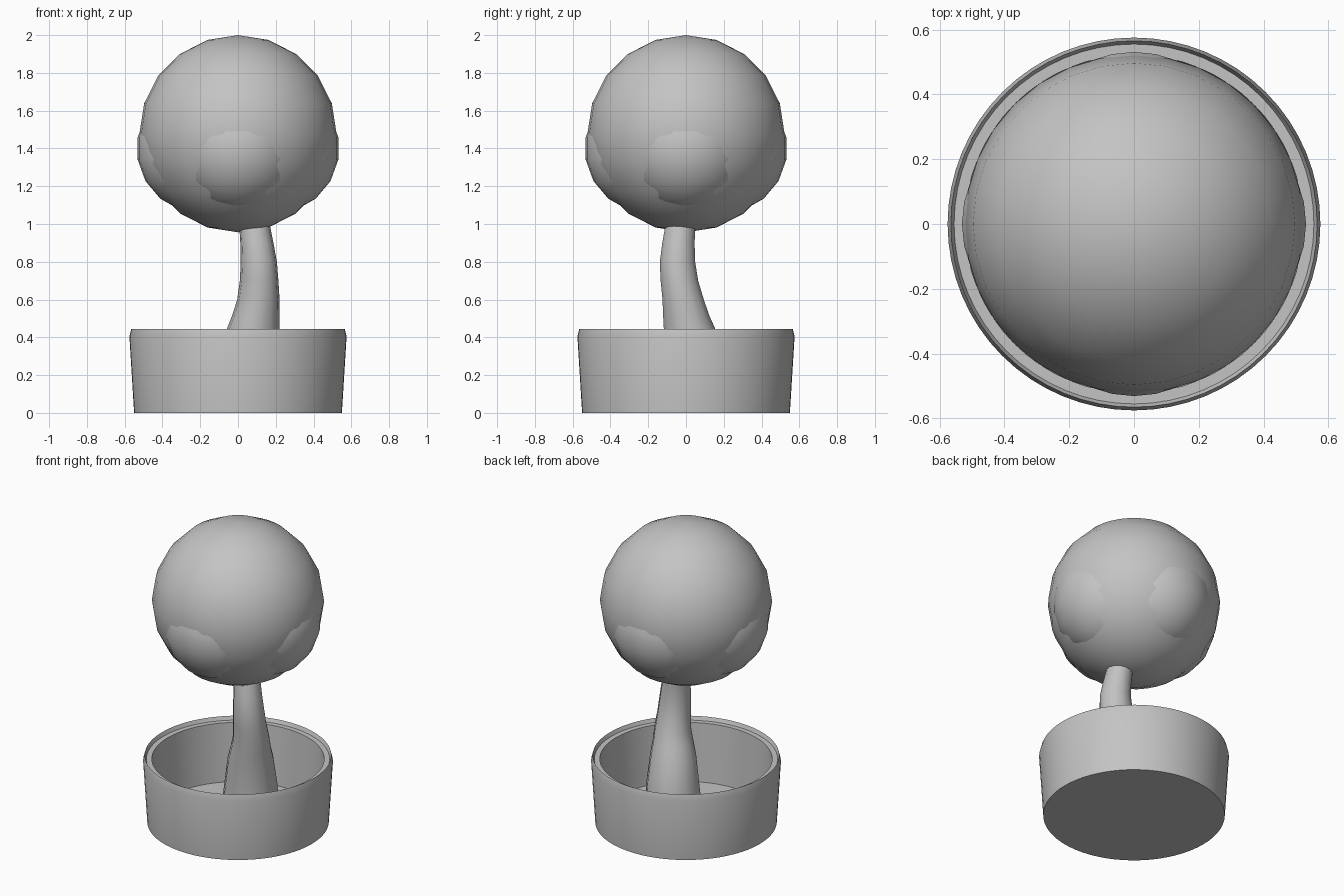
import bpy, bmesh, math
from mathutils import Vector

cube = bpy.data.objects.get("Cube")
if cube:
    bpy.data.objects.remove(cube, do_unlink=True)

grey = bpy.data.materials.new("plain_grey")
grey.use_nodes = True
colour = (0.55, 0.55, 0.55, 1)
grey.diffuse_color = colour
grey.node_tree.nodes["Principled BSDF"].inputs["Base Color"].default_value = colour


def finish(obj, angle):
    """Apply the material and smooth shading with sharp creases."""
    obj.data.materials.append(grey)
    bpy.ops.object.select_all(action='DESELECT')
    obj.select_set(True)
    bpy.context.view_layer.objects.active = obj
    bpy.ops.object.shade_smooth_by_angle(angle=math.radians(angle))
    return obj


def loft(name, sections, sides, angle, flute=0.0):
    """Skin circular sections (x, y, z, radius) and cap both ends."""
    bm = bmesh.new()
    rings = []
    for x, y, z, r in sections:
        ring = []
        for i in range(sides):
            a = math.tau * i / sides
            rad = r * (1 + flute * (-1) ** i)
            ring.append(bm.verts.new((x + rad * math.cos(a), y + rad * math.sin(a), z)))
        rings.append(ring)
    for low, high in zip(rings, rings[1:]):
        for i in range(sides):
            j = (i + 1) % sides
            bm.faces.new((low[i], low[j], high[j], high[i]))
    bm.faces.new(rings[0][::-1])
    bm.faces.new(rings[-1])
    mesh = bpy.data.meshes.new(name)
    bm.to_mesh(mesh)
    bm.free()
    obj = bpy.data.objects.new(name, mesh)
    bpy.context.collection.objects.link(obj)
    return finish(obj, angle)


def ball(name, centre, radius, rings):
    bpy.ops.mesh.primitive_uv_sphere_add(segments=32, ring_count=rings,
                                         radius=radius, location=centre)
    obj = bpy.context.object
    obj.name = name
    return finish(obj, 40)


# Pot: tapered wall, bevelled lip, inner ledge and floor
pot_profile = [(0.55, 0), (0.575, 0.405), (0.565, 0.445), (0.555, 0.42),
               (0.522, 0.42), (0.50, 0.035)]
loft("pot", [(0, 0, z, r) for r, z in pot_profile], 64, 30)

# Trunk: fluted, leaning and flared at the base
trunk_path = [(0.05, 0.06, 0.03, 0.18), (0.065, 0.045, 0.27, 0.158),
              (0.08, 0.02, 0.44, 0.138), (0.095, 0.0, 0.52, 0.122),
              (0.108, -0.015, 0.6, 0.11), (0.112, -0.035, 0.7, 0.1),
              (0.11, -0.045, 0.8, 0.094), (0.1, -0.04, 0.9, 0.086),
              (0.088, -0.03, 0.99, 0.08), (0.08, -0.02, 1.06, 0.076)]
loft("trunk", trunk_path, 28, 35, flute=0.02)

# Crown with four swellings around its lower half
ball("crown", (0, 0, 1.478), 0.522, 10)
for i, side in enumerate(("left", "back", "right", "front")):
    a = math.tau * i / 4
    centre = Vector((math.cos(a), math.sin(a), 0)) * 0.19 + Vector((0, 0, 1.40))
    ball("crown_swelling_" + side, centre, 0.346, 9)
